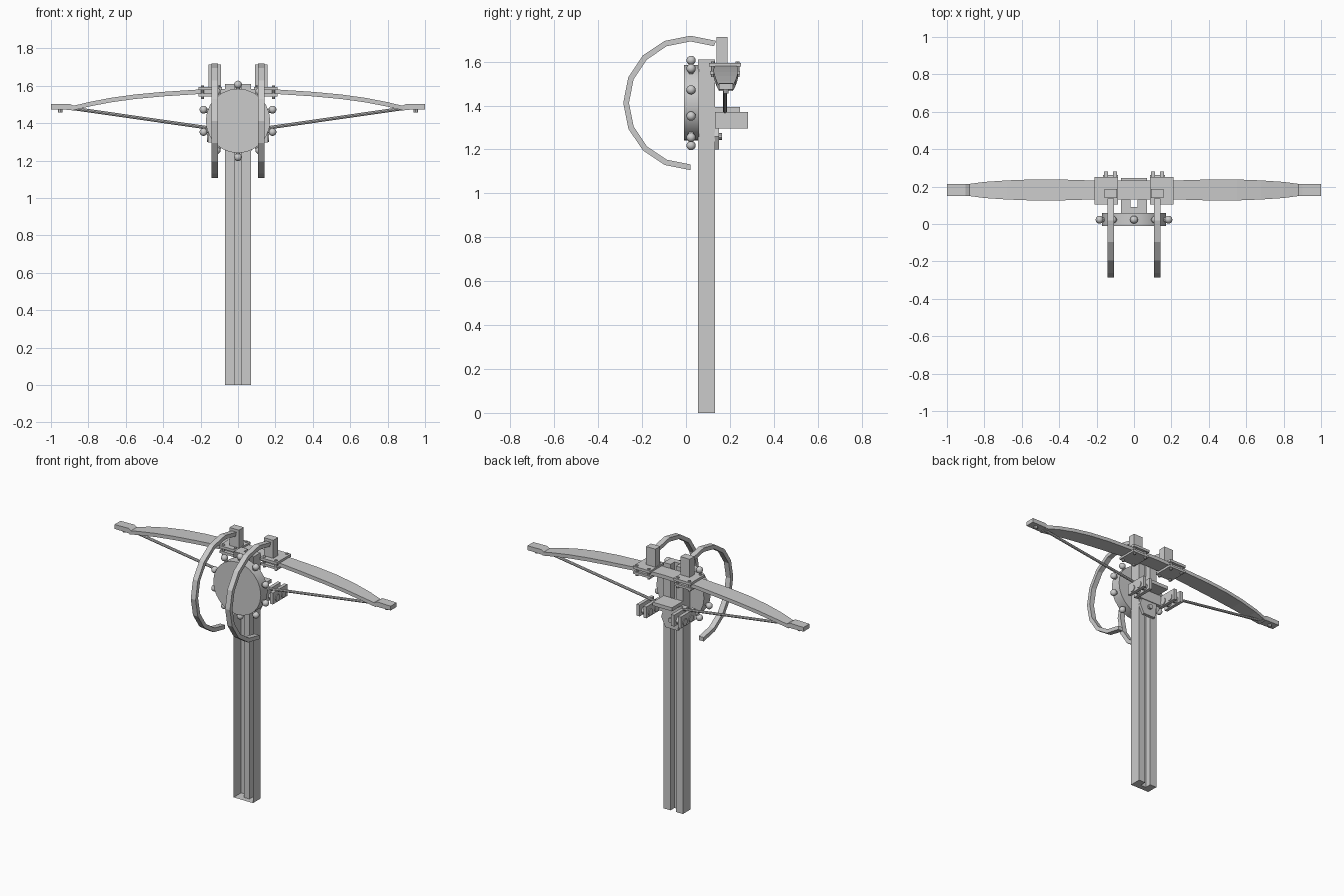
import bpy, bmesh, math
from mathutils import Vector, Matrix

if "Cube" in bpy.data.objects:
    bpy.data.objects.remove(bpy.data.objects["Cube"])


def mesh_object(name, verts, faces, fix_normals=True):
    me = bpy.data.meshes.new(name)
    me.from_pydata(verts, [], faces)
    if fix_normals:
        bm = bmesh.new()
        bm.from_mesh(me)
        bmesh.ops.recalc_face_normals(bm, faces=bm.faces)
        bm.to_mesh(me)
        bm.free()
    ob = bpy.data.objects.new(name, me)
    bpy.context.collection.objects.link(ob)
    return ob


def box(name, x, y, z):
    v = [(a, b, c) for a in x for b in y for c in z]
    f = [(0, 1, 3, 2), (4, 6, 7, 5), (0, 4, 5, 1), (2, 3, 7, 6), (0, 2, 6, 4), (1, 5, 7, 3)]
    return mesh_object(name, v, f)


def rod(name, a, b, r, n=8, smooth=True):
    a, b = Vector(a), Vector(b)
    bpy.ops.mesh.primitive_cylinder_add(vertices=n, radius=r, depth=(b - a).length, location=(a + b) / 2)
    ob = bpy.context.object
    ob.name = name
    ob.rotation_euler = (b - a).to_track_quat('Z', 'Y').to_euler()
    if smooth:
        bpy.ops.object.shade_smooth_by_angle()
    return ob


def loft(name, rings):
    # skin four-sided cross-sections and cap both ends
    n = len(rings[0])
    v = [p for r in rings for p in r]
    f = [(i * n + j, i * n + (j + 1) % n, (i + 1) * n + (j + 1) % n, (i + 1) * n + j)
         for i in range(len(rings) - 1) for j in range(n)]
    f += [tuple(range(n)), tuple(range(len(v) - n, len(v)))]
    return mesh_object(name, v, f)


# stock: shell open at the front, bolt groove down the back
prof = [(-.07, .055), (-.07, .132), (-.02, .132), (-.02, .09),
        (.02, .09), (.02, .132), (.07, .132), (.07, .055)]
n = len(prof)
v = [(x, y, z) for z in (0, 1.61) for x, y in prof]
f = [(i, i + n, i + n + 1, i + 1) for i in range(n - 1)]
mesh_object("stock", v, f + [tuple(range(n)), tuple(range(2 * n - 1, n - 1, -1))])

# drum with ten round studs on the rim
CZ = 1.412
rod("drum", (0, -.01, CZ), (0, .06, CZ), .172, 24)
for i in range(10):
    a = math.radians(18 + 36 * i)
    d = Vector((math.cos(a), 0, math.sin(a)))
    c = Vector((0, .023, CZ))
    rod("stud_stem", c + d * .165, c + d * .19, .012)
    bpy.ops.mesh.primitive_uv_sphere_add(segments=12, ring_count=8, radius=.021, location=c + d * .194)
    bpy.context.object.name = "stud"
    bpy.ops.object.shade_smooth_by_angle(angle=math.radians(60))

# bow limbs: (x, centre height, half depth)
half = [(.2, 1.568, .05), (.4, 1.555, .056), (.55, 1.541, .056),
        (.68, 1.523, .051), (.8, 1.5, .043), (.89, 1.478, .031)]
BY, T = .182, .012
stations = [(-x, z, w) for x, z, w in reversed(half)] + [(0, 1.572, .05)] + half
loft("bow", [[(x, BY - w, z - T), (x, BY + w, z - T), (x, BY + w, z + T), (x, BY - w, z + T)]
             for x, z, w in stations])

for s in (-1, 1):
    # upturned bow tip with string pin
    loft("bow_tip", [[(s * x, BY - .031, z - h), (s * x, BY + .031, z - h),
                      (s * x, BY + .031, z + h), (s * x, BY - .031, z + h)]
                     for x, z, h in ((.87, 1.478, .009), (.9, 1.487, .016), (1, 1.487, .014))])
    rod("tip_pin", (s * .95, BY, 1.48), (s * .95, BY, 1.456), .012)

    # string half
    rod("string", (s * .95, .177, 1.488), (s * .1, .177, 1.366), .009)

    # curved foot hoop
    rings = []
    for i in range(-1, 9):
        a = math.radians(22.5 * i)
        ring = []
        for x, r in ((.107, .28), (.142, .28), (.142, .306), (.107, .306)):
            ring.append((s * x, .02 - r * math.sin(a), CZ + r * math.cos(a)))
        rings.append(ring)
    loft("hoop", rings)
    box("hoop_block", (s * .09, s * .158), (.138, .188), (1.58, 1.712))

    # bow clamp plates and bolts
    box("clamp_top", (s * .085, s * .21), (.104, .25), (1.577, 1.594))
    box("clamp_bottom", (s * .085, s * .21), (.11, .246), (1.542, 1.557))
    for x in (.105, .19):
        for y in (.122, .234):
            rod("clamp_bolt", (s * x, y, 1.53), (s * x, y, 1.6), .009)

    # string catch: two cheeks with rollers between
    for x in (.09, .138):
        box("catch_cheek", (s * x, s * (x + .022)), (.132, .282), (1.295, 1.37))
    for y in (.178, .241):
        rod("roller", (s * .085, y, 1.322), (s * .165, y, 1.322), .022, 12)

# catch bridge and cross slab on the back of the stock
box("catch_bridge", (-.07, .07), (.132, .245), (1.37, 1.393))
box("catch_back", (-.1, .1), (.132, .155), (1.3, 1.37))

# pentagonal lock plate with its bolt
pent = [(-.045, 1.2), (.045, 1.2), (.075, 1.26), (.06, 1.31), (-.06, 1.31)]
loft("lock_plate", [[(x, y, z) for x, z in pent] for y in (.13, .15)])
rod("lock_bolt", (0, .14, 1.26), (0, .165, 1.26), .016, 10)
